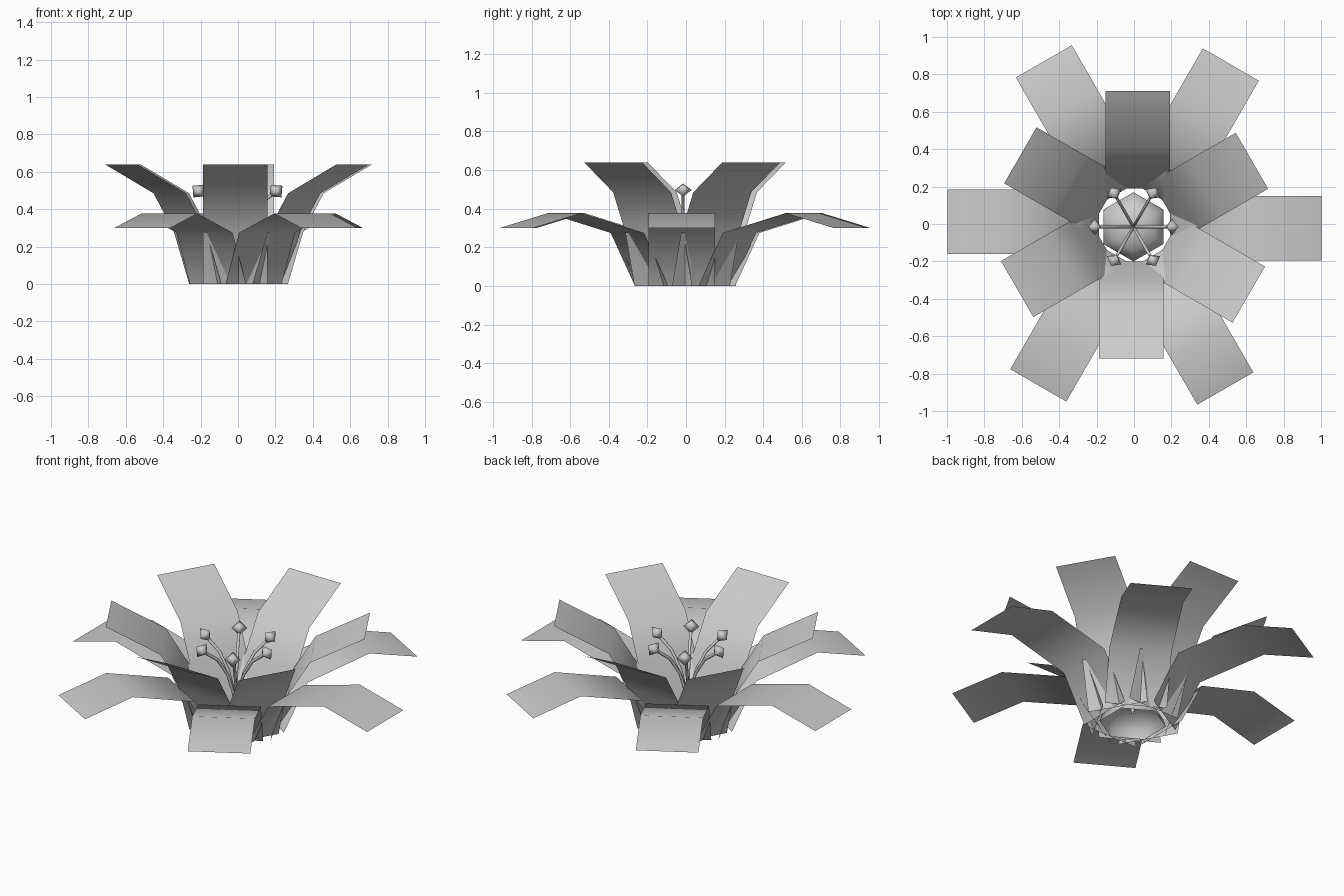
import bpy, bmesh, math
from mathutils import Vector, Matrix

cube = bpy.data.objects.get("Cube")
if cube:
    bpy.data.objects.remove(cube, do_unlink=True)

grey = bpy.data.materials.new("soft_grey")
grey.use_nodes = True
colour = (0.6, 0.6, 0.6, 1)
grey.diffuse_color = colour
grey.node_tree.nodes["Principled BSDF"].inputs["Base Color"].default_value = colour


def finish(name, bm, matrix=None):
    """Turn a bmesh into a smooth grey object."""
    mesh = bpy.data.meshes.new(name)
    for face in bm.faces:
        face.smooth = True
    bm.to_mesh(mesh)
    bm.free()
    mesh.materials.append(grey)
    obj = bpy.data.objects.new(name, mesh)
    bpy.context.collection.objects.link(obj)
    if matrix:
        obj.matrix_world = matrix
    return obj


def petal(name, profile, angle):
    """Flat strip bent along a (radius, height) profile, set slightly off axis."""
    bm = bmesh.new()
    half, shift = 0.173, -0.017
    rows = [[bm.verts.new((r, shift + s * half, z)) for s in (-1, 1)] for r, z in profile]
    for a, b in zip(rows, rows[1:]):
        bm.faces.new((a[0], b[0], b[1], a[1]))
    place = Matrix.Translation((0.003, -0.005, 0)) @ Matrix.Rotation(angle, 4, "Z")
    finish(name, bm, place)


def stamen(index, angle):
    """Curved tapering stalk with an eight-sided anther at its tip."""
    path = [(0.0, 0.07), (0.015, 0.2), (0.05, 0.32), (0.11, 0.42), (0.2, 0.49)]
    place = Matrix.Translation((-0.003, -0.015, 0)) @ Matrix.Rotation(angle, 4, "Z")
    bm = bmesh.new()
    rings = []
    for i, (r, z) in enumerate(path):
        a = path[max(i - 1, 0)]
        b = path[min(i + 1, len(path) - 1)]
        along = Vector((b[0] - a[0], 0, b[1] - a[1])).normalized()
        side = Vector((0, 1, 0))
        out = side.cross(along)
        rings.append([bm.verts.new(Vector((r, 0, z)) + 0.009 *
                      (out * math.cos(k * math.tau / 6) + side * math.sin(k * math.tau / 6)))
                      for k in range(6)])
    for a, b in zip(rings, rings[1:]):
        for k in range(6):
            n = (k + 1) % 6
            bm.faces.new((a[k], a[n], b[n], b[k]))
    finish(f"stamen_stalk_{index}", bm, place)

    bm = bmesh.new()
    bmesh.ops.create_uvsphere(bm, u_segments=4, v_segments=2, radius=0.044)
    tilt = Matrix.Translation((0.207, 0, 0.497)) @ Matrix.Rotation(math.radians(50), 4, "Y")
    finish(f"anther_{index}", bm, place @ tilt)


# Two whorls of petals and the ring of stamens
outer = [(0.19, 0), (0.335, 0.275), (0.71, 0.377), (1.0, 0.3)]
inner = [(0.195, 0), (0.29, 0.28), (0.415, 0.485), (0.715, 0.64)]
for i in range(6):
    turn = i * math.tau / 6
    petal(f"outer_petal_{i + 1}", outer, turn)
    petal(f"inner_petal_{i + 1}", inner, turn + math.pi / 6)
    stamen(i + 1, turn)

# Six-sided domed heart of the flower
bm = bmesh.new()
bmesh.ops.create_uvsphere(bm, u_segments=6, v_segments=8, radius=0.185)
bmesh.ops.delete(bm, geom=[v for v in bm.verts if v.co.z < -0.001], context="VERTS")
bmesh.ops.scale(bm, vec=(1, 1, 0.65), verts=bm.verts)
finish("flower_heart", bm, Matrix.Translation((-0.003, -0.015, 0)))
